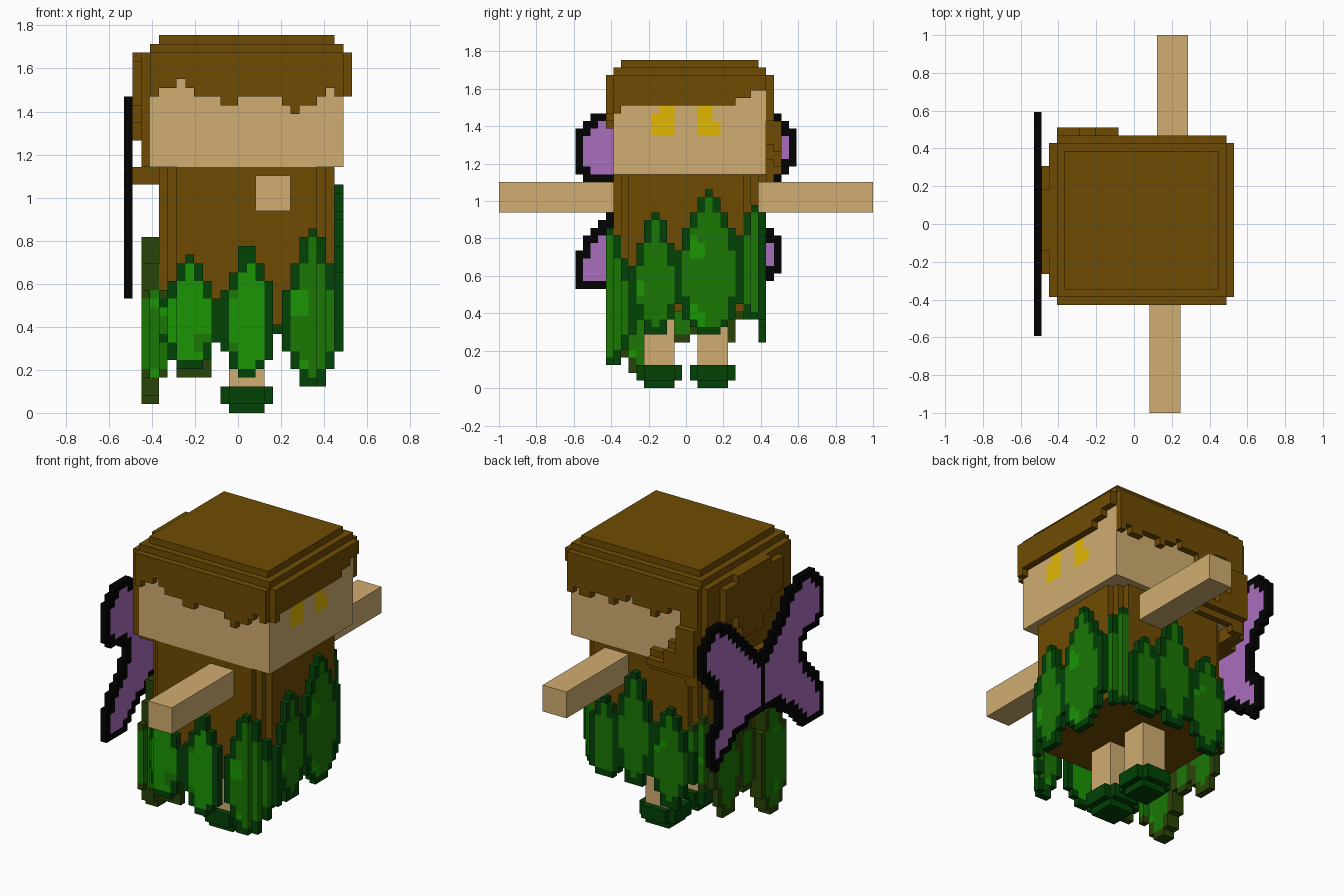
import bpy
import math
import random

if "Cube" in bpy.data.objects:
    bpy.data.objects.remove(bpy.data.objects["Cube"])

random.seed(4)
V = 2 / 49  # size of one block

COLOURS = {
    "brown": (110, 75, 3), "skin": (209, 173, 113), "yellow": (226, 184, 3),
    "dark_green": (2, 66, 6), "olive": (42, 67, 7), "leaf_green": (26, 119, 5),
    "bright_green": (26, 149, 5), "purple": (170, 109, 188), "black": (2, 2, 3)}
MATS = {}
for cname, rgb in COLOURS.items():
    m = bpy.data.materials.new(cname)
    lin = [((c / 255 + 0.055) / 1.055) ** 2.4 if c > 10 else c / 255 / 12.92 for c in rgb]
    m.diffuse_color = (*lin, 1)
    m.use_nodes = True
    m.node_tree.nodes["Principled BSDF"].inputs["Base Color"].default_value = m.diffuse_color
    MATS[cname] = m

parts = {}   # part name -> {cell: colour}
filled = {}  # all cells, for hiding inner faces


def put(part, cell, colour):
    if cell not in filled:
        filled[cell] = colour
        parts.setdefault(part, {})[cell] = colour


def box(part, colour, xs, ys, zs, cut=0):
    """Fill inclusive cell ranges; cut steps off the upright corners."""
    for i in range(xs[0], xs[1] + 1):
        for j in range(ys[0], ys[1] + 1):
            if min(i - xs[0], xs[1] - i) + min(j - ys[0], ys[1] - j) < cut:
                continue
            for k in range(zs[0], zs[1] + 1):
                put(part, (i, j, k), colour)


# Eyes, set into the face
for j, z0, z1 in [(-4, 33, 35), (-3, 33, 36), (-2, 33, 36), (2, 33, 36), (3, 33, 36), (4, 33, 34)]:
    box("eyes", "yellow", (11, 11), (j, j), (z0, z1))

# Body, head, arms
box("body", "brown", (-9, 10), (-9, 9), (10, 27), cut=2)
box("head", "skin", (-10, 11), (-9, 10), (28, 39))
box("left_arm", "skin", (3, 6), (10, 24), (23, 26))
box("right_arm", "skin", (2, 5), (-24, -10), (23, 26))

# Legs and shoes
for side, j in (("right", -5), ("left", 2)):
    box(side + "_leg", "skin", (-1, 2), (j, j + 3), (3, 9))
    box(side + "_shoe", "dark_green", (-2, 3), (j - 1, j + 4), (1, 2), cut=1)
    box(side + "_shoe", "dark_green", (-1, 2), (j, j + 3), (0, 0))

# Hair: stepped cap and ragged fringes on each side
box("hair", "brown", (-9, 10), (-8, 9), (42, 42))
box("hair", "brown", (-10, 11), (-9, 10), (41, 41))
box("hair", "brown", (-11, 12), (-10, 11), (40, 40), cut=1)
side_fringe = [36, 37, 37, 38, 37, 36, 36, 36, 35, 35, 36, 36, 36, 36, 36, 35, 34, 35, 35, 36, 37, 36]
far_fringe = [26, 26, 36, 37, 37, 36, 36, 35, 36, 36, 36, 37, 36, 36, 35, 36, 36, 36, 35, 35, 36, 35]
face_fringe = [36] + [37] * 15 + [38, 38, 39, 39]
for n in range(22):
    box("hair", "brown", (n - 10, n - 10), (-10, -10), (side_fringe[n], 39))
    box("hair", "brown", (n - 10, n - 10), (11, 11), (far_fringe[n], 39))
for n, low in enumerate(face_fringe):
    box("hair", "brown", (12, 12), (n - 9, n - 9), (low, 39))
box("hair", "brown", (-11, -11), (-9, 10), (28, 39))
# Tufts on the back and the rear corner
for j in range(-6, 8):
    edge = 6.5 - abs(j - 0.5)
    low = 33 if edge > 2 else 35
    box("hair_tuft", "brown", (-12, -12), (j, j), (31 if -2 < j < 4 else low, 40 if edge > 2 else 39))
box("hair_tuft", "brown", (-12, -10), (-6, 7), (26, 27))
box("hair_tuft", "brown", (-11, -10), (8, 10), (26, 27))
for i in range(-10, -2):
    top = 35 if i < -7 else 31 if i < -5 else 29
    box("hair_tuft", "brown", (i, i), (11, 11), (27, top))
    box("hair_tuft", "brown", (i, i), (12, 12), (28, top - 1))

# Leaf outline: (height fraction, half width fraction)
OUTLINE = [(0, 0.25), (0.12, 0.7), (0.3, 1), (0.55, 1), (0.72, 0.75), (0.88, 0.42), (1, 0.15)]


def leaf_width(t):
    for (a, wa), (b, wb) in zip(OUTLINE, OUTLINE[1:]):
        if t <= b:
            return wa + (wb - wa) * (t - a) / (b - a)
    return 0


def leaf(part, place, centre, half, z0, z1, lo, hi, edge, shine):
    """One leaf with a darker rim; place maps (across, height) to a cell."""
    ph = random.uniform(0, 6)
    shape = set()
    for k in range(z0, z1):
        w = half * leaf_width((k + 0.5 - z0) / (z1 - z0))
        shape |= {(c, k) for c in range(lo, hi + 1) if abs(c - centre) <= max(w, 0.5)}
    for c, k in sorted(shape):
        near = [(c + 1, k), (c - 1, k), (c, k + 1), (c, k - 1)]
        rim = any(p not in shape and lo <= p[0] <= hi for p in near)
        blot = math.sin(c * 0.9 + ph) + math.sin(k * 0.75 + c * 0.4 + ph)
        inner = "bright_green" if blot > shine else "leaf_green"
        put(part, place(c, k), edge if rim else inner)


def over(c, low, high):
    """Steps past a range, used to wrap leaves round the cut body corners."""
    return max(0, c - high, low - c)


def front(c, k):
    return (c, -10 + over(c, -7, 8), k) if c < 11 else (11, c - 18, k)


def rear(c, k):
    return (c, 10 - over(c, -7, 8), k)


def face_side(c, k):
    return (11 - over(c, -7, 7), c, k)


def wing_side(c, k):
    return (-10 + over(c, -7, 7), c, k)


# Leaf skirt: per side (centre, half width, bottom, top, brightness limit)
SKIRT = [
    ("front_leaves", front, -9, 12, "dark_green",
     [(-6, 3.5, 5, 18, -0.8), (0.7, 3.2, 4, 19, -0.6), (8, 3.4, 3, 21, 0.9)]),
    ("face_side_leaves", face_side, -9, 9, "dark_green",
     [(-4, 3.2, 7, 23, 1.5), (3, 4.2, 7, 26, 1.5), (9, 3, 9, 24, 1.6)]),
    ("rear_leaves", rear, -9, 10, "dark_green",
     [(6, 2.9, 8, 20, 1.7), (1, 3.1, 8, 25, 1.7), (-5, 3.1, 6, 21, 1.7)]),
    ("wing_side_leaves", wing_side, -8, 9, "olive",
     [(-5.5, 3.2, 1, 20, 1.9), (-0.5, 2.4, 6, 18, 1.9), (4, 3, 4, 20, 1.9), (8, 2.3, 9, 20, 1.9)]),
]
for part, place, lo, hi, edge, leaves in SKIRT:
    for centre, half, z0, z1, shine in leaves:
        leaf(part, place, centre, half, z0, z1, lo, hi, edge, shine)
# Small olive under-leaves and the raised leaf below the wings
box("under_leaves", "olive", (-7, -4), (-9, -9), (4, 9))
leaf("under_leaves", lambda c, k: (-11, c, k), -5.5, 3.2, 1, 20, -8, 10, "olive", 1.9)

# Butterfly wings as one flat outline (y, z)
WING = [(0, 1.1), (0.07, 1.17), (0.33, 1.42), (0.43, 1.48), (0.51, 1.46), (0.6, 1.34), (0.6, 1.19),
        (0.5, 1.1), (0.42, 0.96), (0.44, 0.88), (0.52, 0.76), (0.52, 0.61), (0.45, 0.57), (0.29, 0.7),
        (0.04, 0.79), (-0.11, 0.79), (-0.40, 0.54), (-0.6, 0.54), (-0.6, 0.7), (-0.47, 0.89),
        (-0.38, 1.0), (-0.42, 1.08), (-0.6, 1.14), (-0.6, 1.34), (-0.47, 1.48), (-0.36, 1.47),
        (-0.25, 1.38), (-0.1, 1.18)]


def inside(y, z):
    hit = False
    for (y1, z1), (y2, z2) in zip(WING, WING[1:] + WING[:1]):
        if (z1 > z) != (z2 > z) and y < y1 + (z - z1) * (y2 - y1) / (z2 - z1):
            hit = not hit
    return hit


wing = {(j, k) for j in range(-15, 16) for k in range(10, 40) if inside(j * V, (k + 0.5) * V)}
for j, k in sorted(wing):
    around = {(j + a, k + b) for a in (-1, 0, 1) for b in (-1, 0, 1)}
    put("wings", (-13, j, k), "black" if j == 0 or not around <= wing else "purple")

# Turn every part into a mesh of its exposed block faces
SIDES = {
    (1, 0, 0): [(1, 0, 0), (1, 1, 0), (1, 1, 1), (1, 0, 1)],
    (-1, 0, 0): [(0, 0, 0), (0, 0, 1), (0, 1, 1), (0, 1, 0)],
    (0, 1, 0): [(0, 1, 0), (0, 1, 1), (1, 1, 1), (1, 1, 0)],
    (0, -1, 0): [(0, 0, 0), (1, 0, 0), (1, 0, 1), (0, 0, 1)],
    (0, 0, 1): [(0, 0, 1), (1, 0, 1), (1, 1, 1), (0, 1, 1)],
    (0, 0, -1): [(0, 0, 0), (0, 1, 0), (1, 1, 0), (1, 0, 0)]}
for part, cells in parts.items():
    names = sorted(set(cells.values()))
    verts, faces, slots = {}, [], []
    for (i, j, k), colour in cells.items():
        for (a, b, c), corners in SIDES.items():
            if (i + a, j + b, k + c) in filled:
                continue
            faces.append([verts.setdefault((i + x, j + y, k + z), len(verts)) for x, y, z in corners])
            slots.append(names.index(colour))
    mesh = bpy.data.meshes.new(part)
    mesh.from_pydata([(x * V, (y - 0.5) * V, z * V) for x, y, z in verts], [], faces)
    for n in names:
        mesh.materials.append(MATS[n])
    mesh.polygons.foreach_set("material_index", slots)
    mesh.update()
    bpy.context.collection.objects.link(bpy.data.objects.new(part, mesh))
